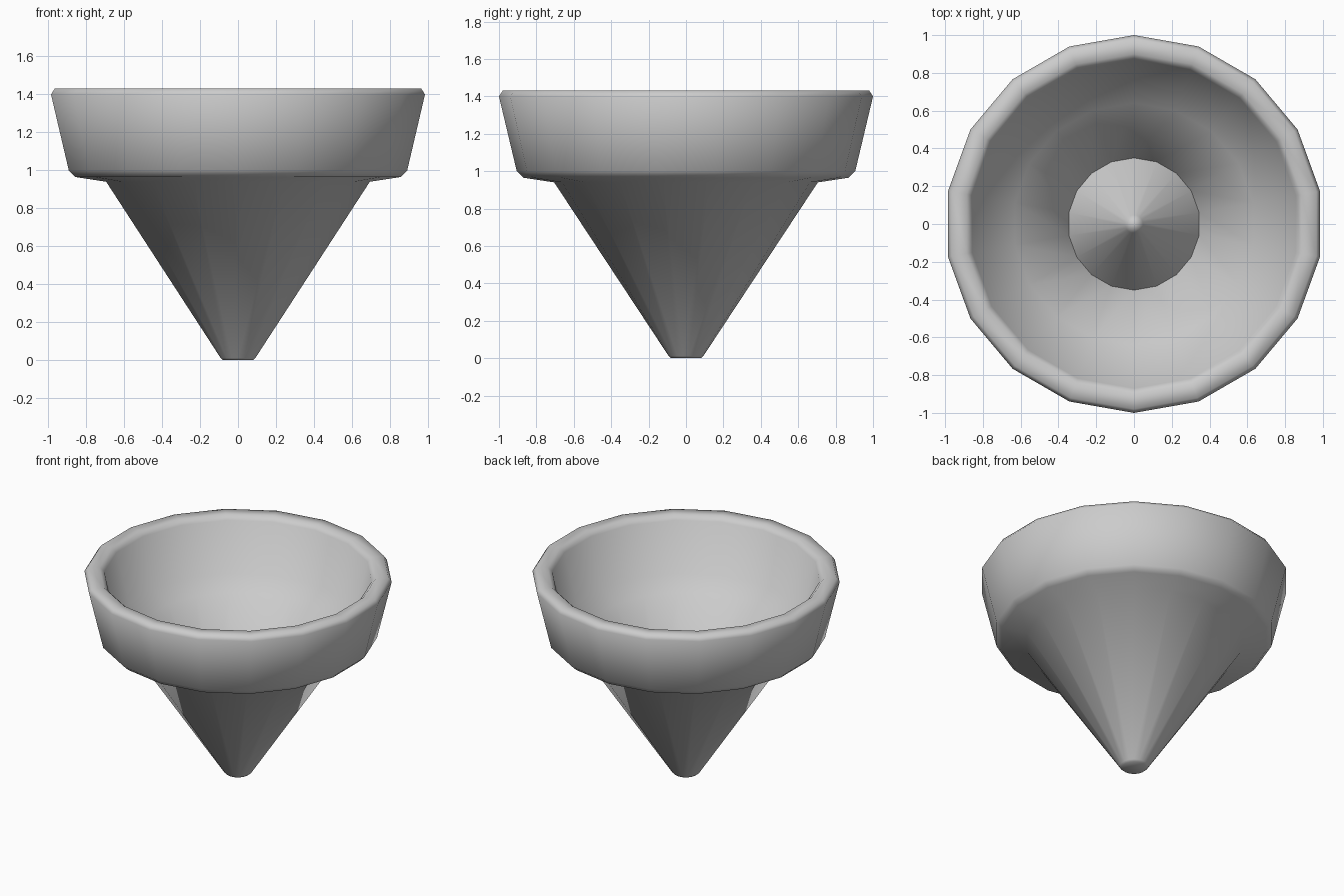
import bpy, bmesh, math

if "Cube" in bpy.data.objects:
    bpy.data.objects.remove(bpy.data.objects["Cube"])

SIDES = 18


def revolve(name, profile, angle=40):
    """Spin an (r, z) profile about z; radius 0 ends become a single point."""
    bm = bmesh.new()
    rings = []
    for r, z in profile:
        if r == 0:
            rings.append([bm.verts.new((0, 0, z))] * SIDES)
        else:
            rings.append([bm.verts.new((r * math.cos(a), r * math.sin(a), z))
                          for a in (math.pi / 2 + 2 * math.pi * i / SIDES for i in range(SIDES))])
    for lo, hi in zip(rings, rings[1:]):
        for i in range(SIDES):
            j = (i + 1) % SIDES
            bm.faces.new(list(dict.fromkeys((lo[i], lo[j], hi[j], hi[i]))))
    bmesh.ops.recalc_face_normals(bm, faces=bm.faces[:])
    mesh = bpy.data.meshes.new(name)
    bm.to_mesh(mesh)
    bm.free()
    ob = bpy.data.objects.new(name, mesh)
    bpy.context.collection.objects.link(ob)
    bpy.ops.object.select_all(action='DESELECT')
    bpy.context.view_layer.objects.active = ob
    ob.select_set(True)
    bpy.ops.object.shade_smooth_by_angle(angle=math.radians(angle))
    return ob


# Conical stem, stepped collar, rounded rim, hollow inside and raised centre spike
outer = [(0, 0), (0.08, 0), (0.093, 0.012), (0.705, 0.94), (0.87, 0.965), (0.905, 1.0),
         (1.0, 1.40), (0.98, 1.43)]
inner = [(0.90, 1.43), (0.87, 1.40), (0.78, 1.06), (0.64, 0.99), (0.35, 0.50)]
spike = [(0.048, 0.92), (0.03, 0.945), (0, 0.95)]
revolve("funnel_bowl", outer + inner + spike, 85)
